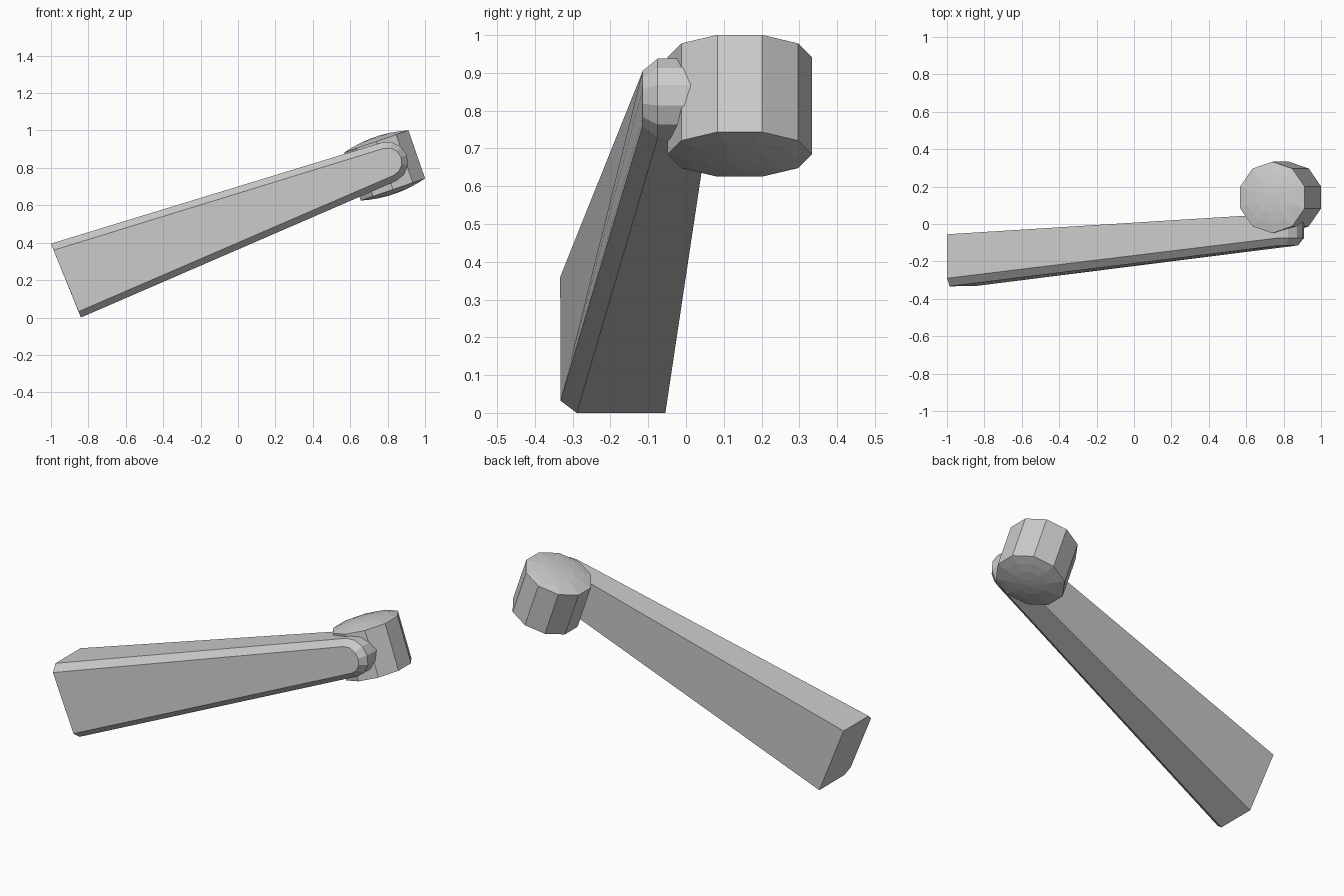
import bpy, bmesh, math
from mathutils import Vector, Matrix

if "Cube" in bpy.data.objects:
    bpy.data.objects.remove(bpy.data.objects["Cube"])


def loft(name, rings, matrix=Matrix()):
    """Skin equal-length rings of points and close both ends."""
    bm = bmesh.new()
    loops = [[bm.verts.new(matrix @ Vector(p)) for p in ring] for ring in rings]
    n = len(rings[0])
    for a, b in zip(loops, loops[1:]):
        for i in range(n):
            j = (i + 1) % n
            bm.faces.new((a[i], a[j], b[j], b[i]))
    bm.faces.new(loops[0])
    bm.faces.new(loops[-1])
    bmesh.ops.recalc_face_normals(bm, faces=bm.faces)
    mesh = bpy.data.meshes.new(name)
    bm.to_mesh(mesh)
    bm.free()
    obj = bpy.data.objects.new(name, mesh)
    bpy.context.collection.objects.link(obj)
    return obj


# Tapered arm: profile in x/z, depth slopes along the arm's axis
start, tip = Vector((-0.92, 0.198)), Vector((0.80, 0.83))
axis = tip - start


def arm_ring(top, bottom, radius, y0, y1):
    pts = [Vector(top), Vector(bottom)]
    for i in range(7):
        a = math.radians(-66.5 + 173.5 * i / 6)
        pts.append(tip + radius * Vector((math.cos(a), math.sin(a))))
    ring = []
    for p in pts:
        t = min(1.0, max(0.0, (p - start).dot(axis) / axis.length_squared))
        ring.append((p.x, y0 + (y1 - y0) * t, p.y))
    return ring


outer = ((-1.0, 0.395), (-0.84, 0.0), 0.11)
inner = ((-0.986, 0.36), (-0.852, 0.032), 0.077)
loft("lever_arm", [
    arm_ring(*inner, -0.333, -0.115),
    arm_ring(*outer, -0.29, -0.075),
    arm_ring(*outer, -0.055, 0.055),
])

# Ten-sided hub with shallow domed caps, tilted with the arm
R, HALF, DOME = 0.191, 0.136, 0.025


def hub_ring(scale, side):
    z = side * (HALF + DOME * (1 - scale ** 2))
    return [(R * scale * math.cos(math.radians(18 + 36 * i)),
             R * scale * math.sin(math.radians(18 + 36 * i)), z) for i in range(10)]


scales = (0.15, 0.45, 0.75, 1.0)
rings = [hub_ring(s, -1) for s in scales] + [hub_ring(s, 1) for s in reversed(scales)]
tilt = Matrix.Translation((0.784, 0.142, 0.813)) @ Matrix.Rotation(math.radians(-19), 4, 'Y')
loft("pivot_hub", rings, tilt)
